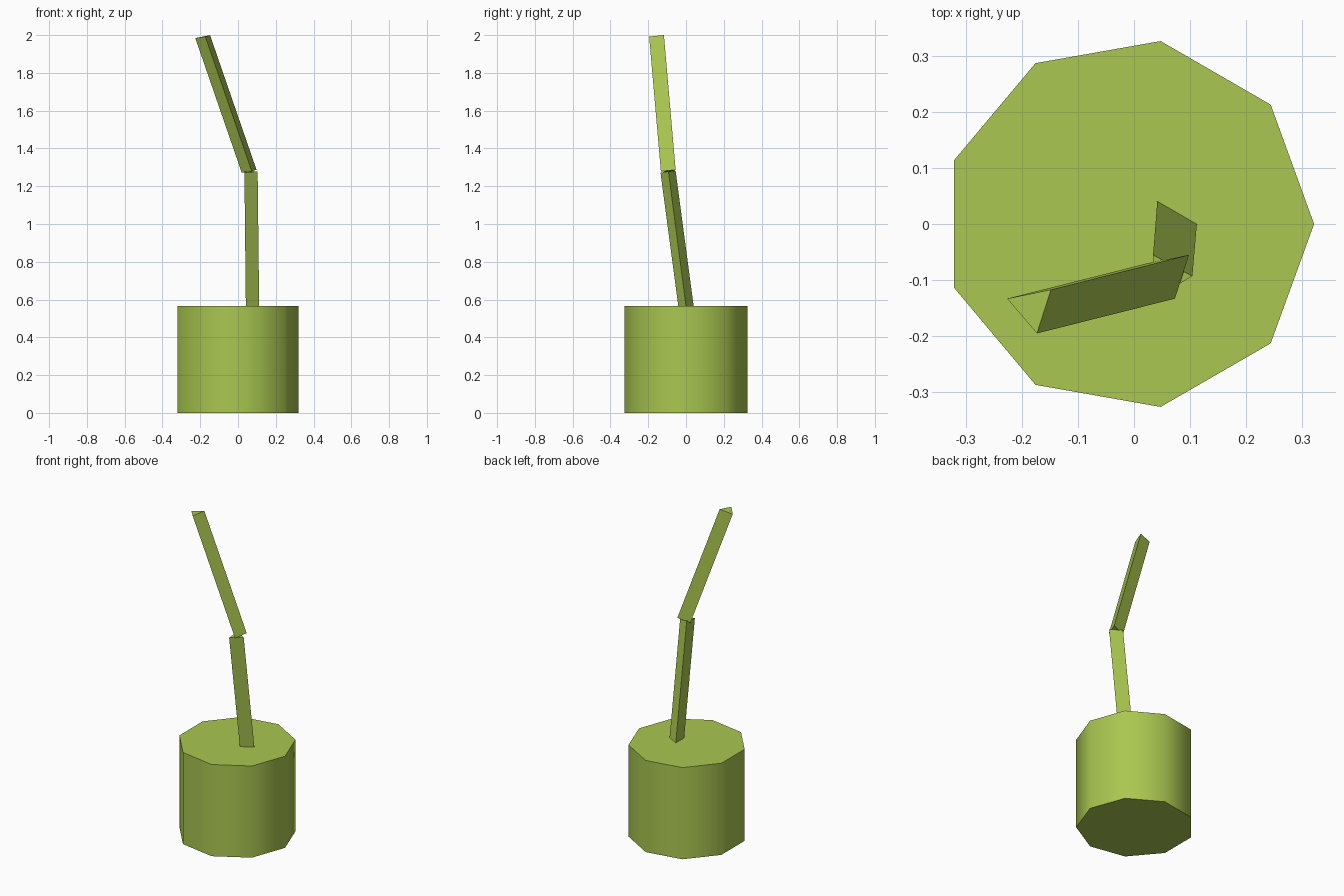
import bpy, bmesh, math
from mathutils import Vector

if "Cube" in bpy.data.objects:
    bpy.data.objects.remove(bpy.data.objects["Cube"])

green = bpy.data.materials.new("leaf_green")
green.diffuse_color = (0.40, 0.57, 0.08, 1)
green.use_nodes = True
green.node_tree.nodes["Principled BSDF"].inputs["Base Color"].default_value = green.diffuse_color


def prism(name, bottom, top):
    """Closed prism lofted between two matching end loops."""
    bm = bmesh.new()
    lo = [bm.verts.new(p) for p in bottom]
    hi = [bm.verts.new(p) for p in top]
    n = len(lo)
    bm.faces.new(lo[::-1])
    bm.faces.new(hi)
    for i in range(n):
        j = (i + 1) % n
        bm.faces.new((lo[i], lo[j], hi[j], hi[i]))
    bmesh.ops.recalc_face_normals(bm, faces=bm.faces[:])
    mesh = bpy.data.meshes.new(name)
    bm.to_mesh(mesh)
    bm.free()
    mesh.materials.append(green)
    ob = bpy.data.objects.new(name, mesh)
    bpy.context.collection.objects.link(ob)
    return ob


def ring(n, r, centre):
    return [Vector((r * math.cos(2 * math.pi * i / n),
                    r * math.sin(2 * math.pi * i / n), 0)) + Vector(centre)
            for i in range(n)]


# Nine-sided drum with smooth sides and sharp rims
base = prism("base", ring(9, 0.331, (-0.01, 0, 0)), ring(9, 0.331, (-0.01, 0, 0.566)))
bpy.context.view_layer.objects.active = base
base.select_set(True)
bpy.ops.object.shade_smooth_by_angle(angle=math.radians(50))

# Lower triangular stalk, leaning to the front
prism("lower_stalk", ring(3, 0.047, (0.065, 0, 0.564)),
      [(0.104, -0.093, 1.278), (0.034, -0.055, 1.282), (0.034, -0.135, 1.272)])

# Upper triangular stalk, bent to the left
tip = [(-0.148, -0.117, 2.0), (-0.226, -0.133, 1.984), (-0.173, -0.195, 1.992)]
lean = Vector((0.246, 0.062, -0.713))
prism("upper_stalk", [Vector(p) + lean for p in tip], tip)
